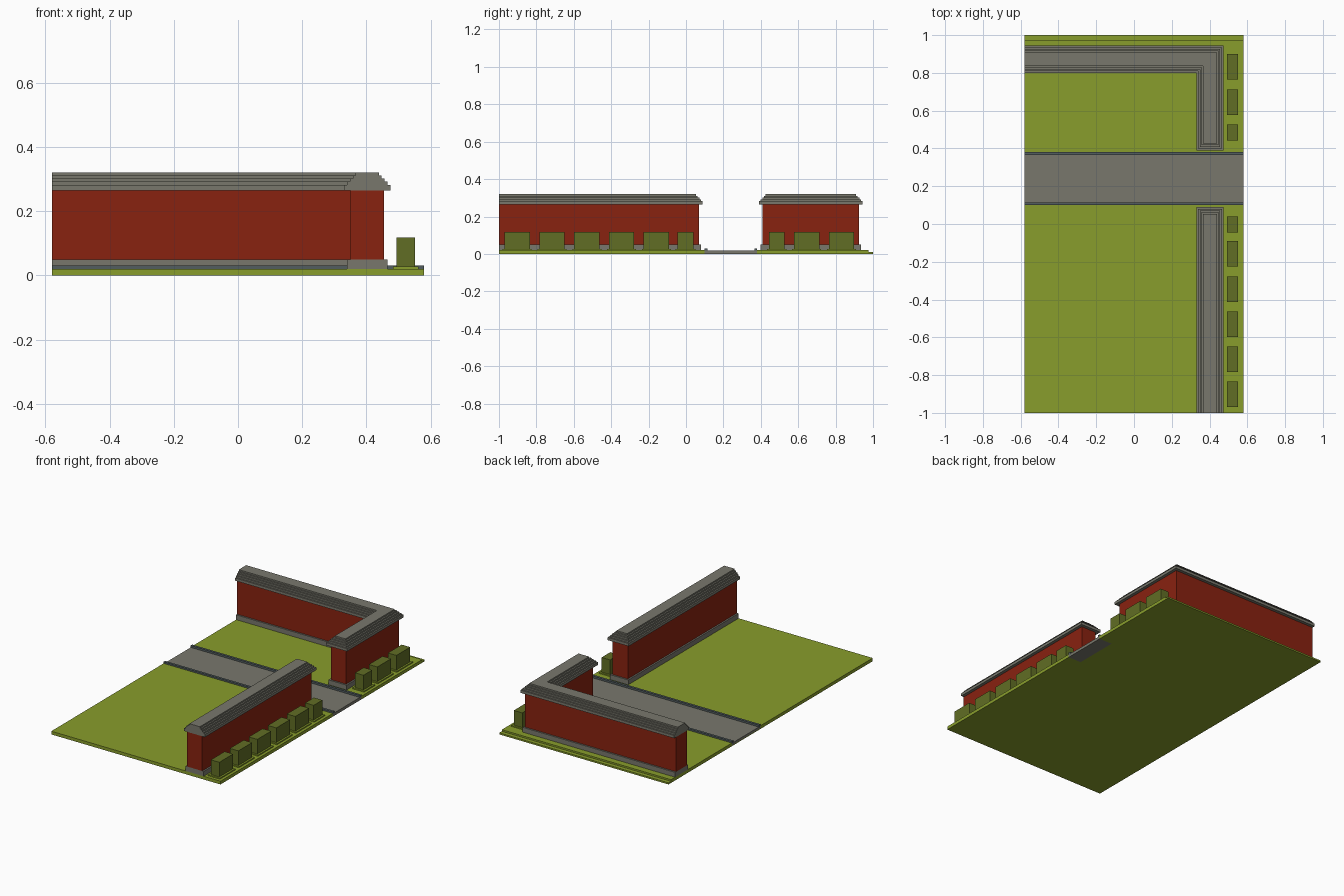
import bpy
import bmesh

default = bpy.data.objects.get("Cube")
if default:
    bpy.data.objects.remove(default, do_unlink=True)


def material(name, rgb):
    mat = bpy.data.materials.new(name)
    mat.use_nodes = True
    mat.diffuse_color = (*rgb, 1)
    mat.node_tree.nodes["Principled BSDF"].inputs["Base Color"].default_value = (*rgb, 1)
    return mat


GRASS = material("grass green", (0.25, 0.34, 0.025))
HEDGE = material("hedge olive", (0.12, 0.155, 0.018))
BRICK = material("brick red", (0.25, 0.016, 0.005))
STONE = material("stone grey", (0.19, 0.187, 0.152))
KERB = material("kerb slate", (0.085, 0.11, 0.115))


def prisms(name, mat, layers):
    """Extrude each (outline, bottom, top) layer into one object."""
    bm = bmesh.new()
    for outline, low, high in layers:
        face = bm.faces.new([bm.verts.new((x, y, low)) for x, y in outline])
        top = bmesh.ops.extrude_face_region(bm, geom=[face])["geom"]
        for v in top:
            if isinstance(v, bmesh.types.BMVert):
                v.co.z = high
    bmesh.ops.recalc_face_normals(bm, faces=bm.faces)
    mesh = bpy.data.meshes.new(name)
    bm.to_mesh(mesh)
    bm.free()
    mesh.materials.append(mat)
    obj = bpy.data.objects.new(name, mesh)
    bpy.context.collection.objects.link(obj)
    return obj


def rect(x0, x1, y0, y1):
    return [(x0, y0), (x1, y0), (x1, y1), (x0, y1)]


SIDE = 0.58            # half width of the plot
ROAD0, ROAD1 = 0.1, 0.38
GROUND = 0.02

# Lawn, with a lower strip along the back and a thin bed under the road
prisms("lawn", GRASS, [
    (rect(-SIDE, SIDE, -1, ROAD0), 0, GROUND),
    (rect(-SIDE, SIDE, ROAD1, 0.975), 0, GROUND),
    (rect(-SIDE, SIDE, 0.975, 1), 0, 0.01),
    (rect(-SIDE, 0.49, ROAD0, ROAD1), 0, 0.005),
])

# Road and its deeper apron at the gateway
prisms("road", STONE, [
    (rect(-SIDE, 0.49, ROAD0, ROAD1), 0.005, 0.018),
    (rect(0.49, SIDE, ROAD0, ROAD1), 0, 0.018),
])
for label, y in (("front", ROAD0), ("back", ROAD1 - 0.015)):
    prisms(label + "_kerb", KERB, [(rect(-SIDE, SIDE, y, y + 0.015), 0.01, 0.03)])

# Wall centre lines
WALL_X, WALL_Y = 0.4025, 0.8725


def front_outline(h):
    return rect(WALL_X - h, WALL_X + h, -1, 0.0175 + h)


def corner_outline(h):
    end = 0.462 - h
    return [(-SIDE, WALL_Y - h), (WALL_X - h, WALL_Y - h), (WALL_X - h, end),
            (WALL_X + h, end), (WALL_X + h, WALL_Y + h), (-SIDE, WALL_Y + h)]


# Stepped coping: half width, bottom, top
COPING = [(0.072, 0.265, 0.282), (0.063, 0.282, 0.292), (0.054, 0.292, 0.302),
          (0.045, 0.302, 0.311), (0.036, 0.311, 0.32)]

for label, outline in (("front", front_outline), ("corner", corner_outline)):
    prisms(label + "_wall_base", STONE, [(outline(0.0625), GROUND, 0.05)])
    prisms(label + "_wall", BRICK, [(outline(0.0525), 0.05, 0.265)])
    prisms(label + "_wall_coping", STONE, [(outline(h), a, b) for h, a, b in COPING])

# Clipped hedges, each on a raised bed
hedges = [(-0.9025 + 0.186 * i, 0.135) for i in range(5)]
hedges += [(-0.003, 0.085), (0.485, 0.085), (0.645, 0.135), (0.832, 0.135)]
HEDGE_X = 0.522
for i, (y, length) in enumerate(hedges, 1):
    half, bed = length / 2, length / 2 + 0.01
    prisms(f"hedge_bed_{i}", GRASS,
           [(rect(HEDGE_X - 0.04, HEDGE_X + 0.04, y - bed, y + bed), GROUND, 0.027)])
    prisms(f"hedge_{i}", HEDGE,
           [(rect(HEDGE_X - 0.029, HEDGE_X + 0.029, y - half, y + half), 0.027, 0.118)])
